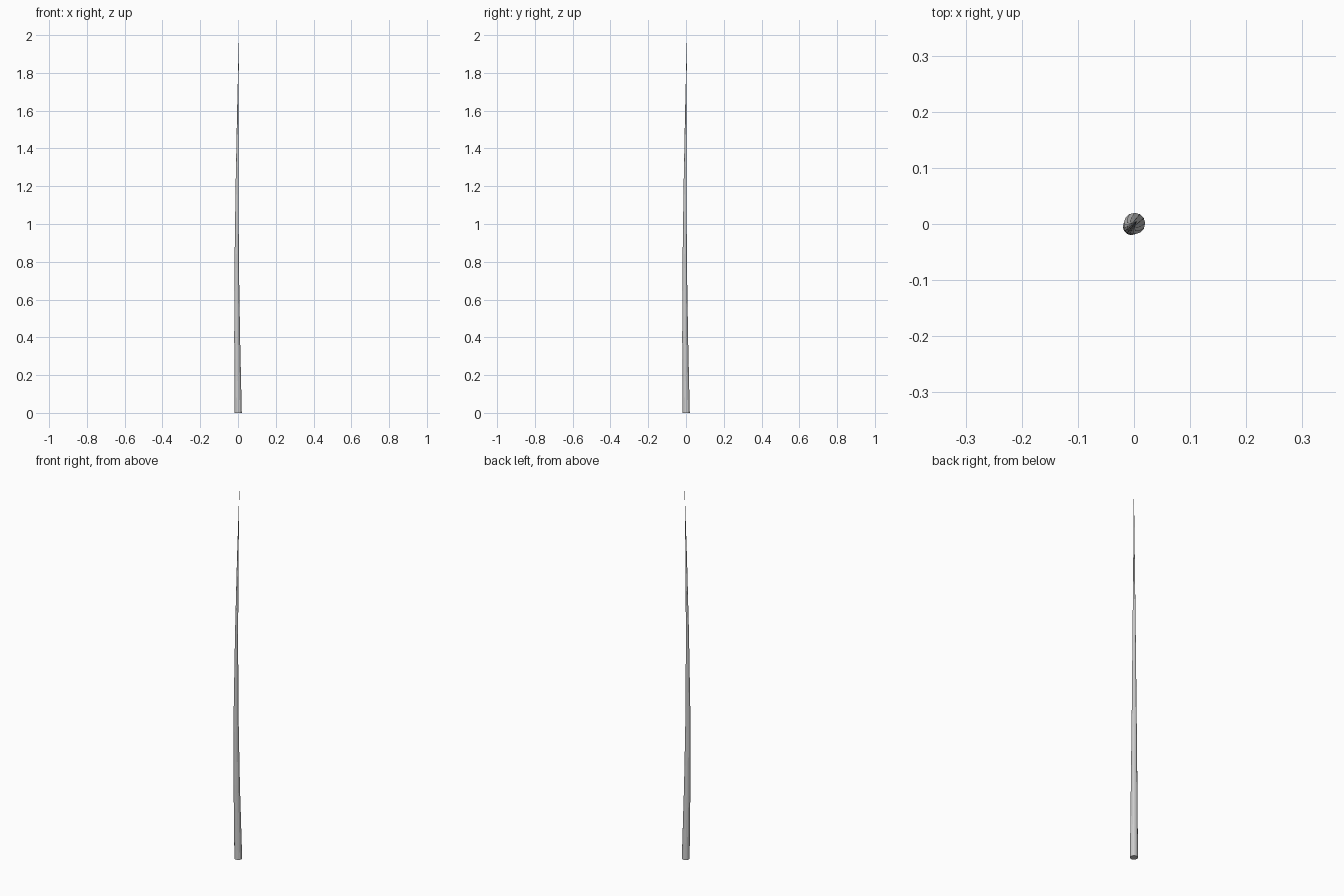
import bpy, bmesh, math

if "Cube" in bpy.data.objects:
    bpy.data.objects.remove(bpy.data.objects["Cube"])

# Rings of the bowed, tapering spike: height, diagonal offset (x = y), radius
RINGS = [(0.0, 0.001, 0.019), (0.4, -0.0045, 0.0155), (0.8, -0.0068, 0.0115),
         (1.2, -0.005, 0.0077), (1.6, -0.001, 0.0038)]
TIP = (0.005, 0.005, 2.0)
SIDES = 12

bm = bmesh.new()
loops = []
for z, off, r in RINGS:
    loops.append([bm.verts.new((off + r * math.cos(2 * math.pi * i / SIDES),
                                off + r * math.sin(2 * math.pi * i / SIDES), z))
                  for i in range(SIDES)])

# Side walls
for a, b in zip(loops, loops[1:]):
    for i in range(SIDES):
        j = (i + 1) % SIDES
        bm.faces.new((a[i], a[j], b[j], b[i]))

# Pointed tip and flat base
tip = bm.verts.new(TIP)
for i in range(SIDES):
    bm.faces.new((loops[-1][i], loops[-1][(i + 1) % SIDES], tip))
bm.faces.new(loops[0][::-1])

mesh = bpy.data.meshes.new("spike")
bm.to_mesh(mesh)
bm.free()
spike = bpy.data.objects.new("spike", mesh)
bpy.context.collection.objects.link(spike)
